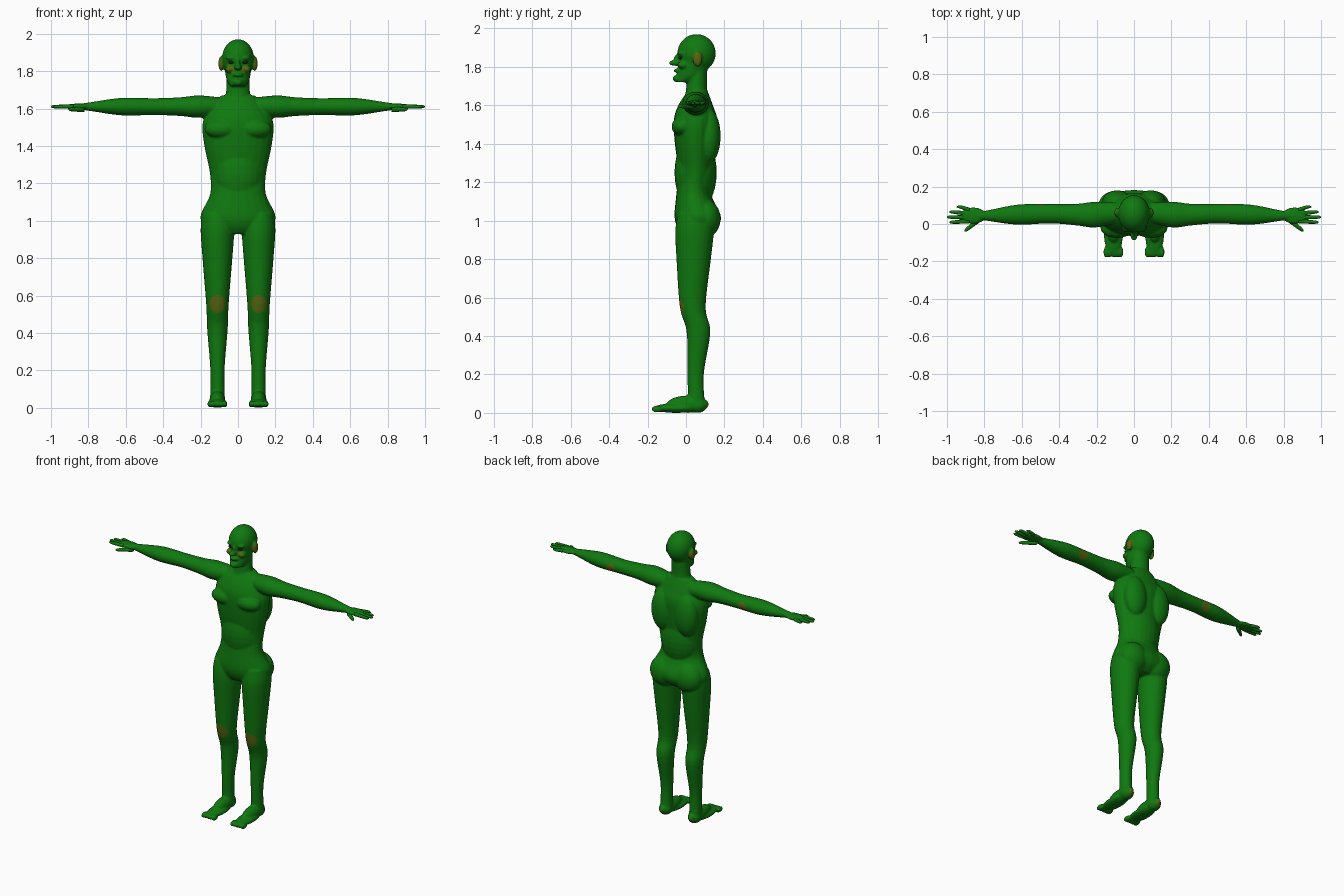
import bpy, bmesh, math
from mathutils import Vector, Matrix

default_cube = bpy.data.objects.get("Cube")
if default_cube:
    bpy.data.objects.remove(default_cube, do_unlink=True)

X, Y, Z = range(3)
MIDDLE, BOTH = (1,), (1, -1)


def make_material(name, red, green, blue):
    material = bpy.data.materials.new(name)
    material.use_nodes = True
    colour = (red, green, blue, 1)
    material.diffuse_color = colour
    shader = material.node_tree.nodes["Principled BSDF"]
    shader.inputs["Base Color"].default_value = colour
    return material


skin_green = make_material("skin green", .005, .19, .005)
joint_olive = make_material("joint olive", .09, .13, .005)
eye_dark = make_material("eye dark", .02, .01, .01)


def curve_through(stations, steps=5):
    """Catmull-Rom curve through the stations of a limb."""
    padded = [stations[0], *stations, stations[-1]]
    curve = []
    for before, start, end, after in zip(padded, padded[1:], padded[2:], padded[3:]):
        before, start, end, after = map(Vector, (before, start, end, after))
        for step in range(steps):
            t = step / steps
            tangent_in, tangent_out = (end - before) / 2, (after - start) / 2
            gap = end - start
            curve.append(start + tangent_in * t
                         + (3 * gap - 2 * tangent_in - tangent_out) * t ** 2
                         + (tangent_in + tangent_out - 2 * gap) * t ** 3)
    return curve + [Vector(stations[-1])]


def loft(bm, along, stations, stretch, offset=0, sides=BOTH, segments=24):
    """Oval tube; each station is position along the axis, centre y and radius."""
    across = X if along == Z else Z
    for side in sides:
        rings = []
        for position, centre_y, radius in curve_through(stations):
            ring = []
            for index in range(segments):
                angle = math.tau * index / segments
                point = Vector()
                point[along] = position
                point[across] = offset + radius * math.cos(angle)
                point[Y] = centre_y + stretch * radius * math.sin(angle)
                point.x *= side
                ring.append(bm.verts.new(point))
            rings.append(ring)
        for lower, upper in zip(rings, rings[1:]):
            for index in range(segments):
                bm.faces.new((lower[index - 1], lower[index], upper[index], upper[index - 1]))
        bm.faces.new(rings[0])
        bm.faces.new(rings[-1])


def blob(bm, centre, radii):
    """Ellipsoid, mirrored when it is off the middle."""
    for side in BOTH if centre[X] else MIDDLE:
        place = Matrix.Translation((centre[X] * side, centre[Y], centre[Z]))
        shape = Matrix.Diagonal((*radii, 1))
        bmesh.ops.create_uvsphere(bm, u_segments=24, v_segments=16, radius=1,
                                  matrix=place @ shape)


def add_object(name, mesh, *materials):
    mesh.materials.clear()
    for material in materials:
        mesh.materials.append(material)
    for face in mesh.polygons:
        face.use_smooth = True
    part = bpy.data.objects.new(name, mesh)
    bpy.context.collection.objects.link(part)
    return part


def to_mesh(bm, name):
    bmesh.ops.recalc_face_normals(bm, faces=bm.faces)
    mesh = bpy.data.meshes.new(name)
    bm.to_mesh(mesh)
    bm.free()
    return mesh


bm = bmesh.new()

# Torso with belly, chest, shoulder blades and buttocks
loft(bm, Z, [(.93, .05, .12), (.97, .06, .18), (1.03, .06, .2), (1.14, .04, .15),
             (1.25, .05, .15), (1.4, .05, .18), (1.52, .05, .19), (1.6, .05, .15),
             (1.67, .06, .09)], stretch=.6, sides=MIDDLE)
blob(bm, (0, .05, 1.25), (.14, .11, .2))
blob(bm, (.09, -.02, 1.49), (.09, .055, .05))
blob(bm, (.09, .12, 1.44), (.08, .06, .14))
blob(bm, (.09, .1, 1.01), (.1, .08, .1))

# Neck, jaw and skull
loft(bm, Z, [(1.6, .06, .09), (1.68, .055, .065), (1.8, .06, .06)], stretch=.85, sides=MIDDLE)
loft(bm, Z, [(1.72, -.01, .04), (1.75, .02, .06), (1.8, .04, .07), (1.87, .055, .08)],
     stretch=1.15, sides=MIDDLE)
blob(bm, (0, .055, 1.87), (.085, .1, .1))

# Chin, lips, nose, brows, cheeks and ears
blob(bm, (0, -.04, 1.74), (.03, .03, .02))
blob(bm, (0, -.045, 1.78), (.03, .02, .01))
blob(bm, (0, -.055, 1.82), (.02, .035, .015))
blob(bm, (0, -.04, 1.84), (.01, .025, .03))
blob(bm, (.035, -.02, 1.87), (.03, .025, .01))
blob(bm, (.045, -.015, 1.81), (.025, .03, .02))
blob(bm, (.09, .06, 1.84), (.015, .025, .04))

# Arms and palms
loft(bm, X, [(.1, .06, .05), (.21, .05, .06), (.31, .05, .05), (.45, .055, .045),
             (.62, .05, .047), (.78, .045, .025), (.85, .045, .015)],
     stretch=1.15, offset=1.61)
blob(bm, (.86, .045, 1.61), (.07, .045, .016))

# Legs
loft(bm, Z, [(1.04, .05, .08), (.95, .045, .09), (.8, .04, .08), (.55, .035, .06),
             (.42, .065, .055), (.2, .05, .038), (.03, .055, .04)], stretch=1.12, offset=.11)

# Feet: sole, instep, heel and toes
blob(bm, (.11, -.05, .025), (.052, .12, .025))
blob(bm, (.11, .01, .045), (.042, .11, .045))
blob(bm, (.11, .06, .04), (.042, .05, .04))
for toe in range(5):
    blob(bm, (.07 + .02 * toe, -.15, .02), (.013, .03, .018))

# Blend every part into one smooth skin
draft = add_object("body_draft", to_mesh(bm, "body_draft"), skin_green)
blend = draft.modifiers.new("blend", 'REMESH')
blend.mode = 'VOXEL'
blend.voxel_size = .006
relax = draft.modifiers.new("relax", 'SMOOTH')
relax.iterations = 5
depsgraph = bpy.context.evaluated_depsgraph_get()
skin = bpy.data.meshes.new_from_object(draft.evaluated_get(depsgraph))
bpy.data.objects.remove(draft, do_unlink=True)
add_object("body", skin, skin_green, joint_olive)

# Olive patches on knees, elbows, cheeks, ears and heels
patches = {"knee": (.11, -.03, .555, .047), "elbow": (.5, .1, 1.6, .035),
           "cheek": (.04, -.04, 1.81, .022), "ear": (.1, .06, 1.84, .035),
           "heel": (.11, .11, .03, .02)}
for face in skin.polygons:
    mirrored = Vector((abs(face.center.x), face.center.y, face.center.z))
    face.material_index = any((mirrored - Vector(centre)).length < reach
                              for *centre, reach in patches.values())

# Fingers fan out from the palm; the second is the longest
bm = bmesh.new()
for finger in range(4):
    root, tip = .015 + .02 * finger, .01 + .027 * finger
    reach = 1 - .013 * (finger - 1) ** 2
    loft(bm, X, [(.88, root, .012), (reach - .02, tip, .009), (reach, tip, .003)],
         stretch=1, offset=1.61, segments=12)
loft(bm, X, [(.82, .03, .015), (.89, -.025, .01), (.905, -.035, .004)],
     stretch=1.2, offset=1.595, segments=12)
add_object("fingers", to_mesh(bm, "fingers"), skin_green)

# Eyes
bm = bmesh.new()
blob(bm, (.035, -.027, 1.847), (.018, .013, .008))
add_object("eyes", to_mesh(bm, "eyes"), eye_dark)
